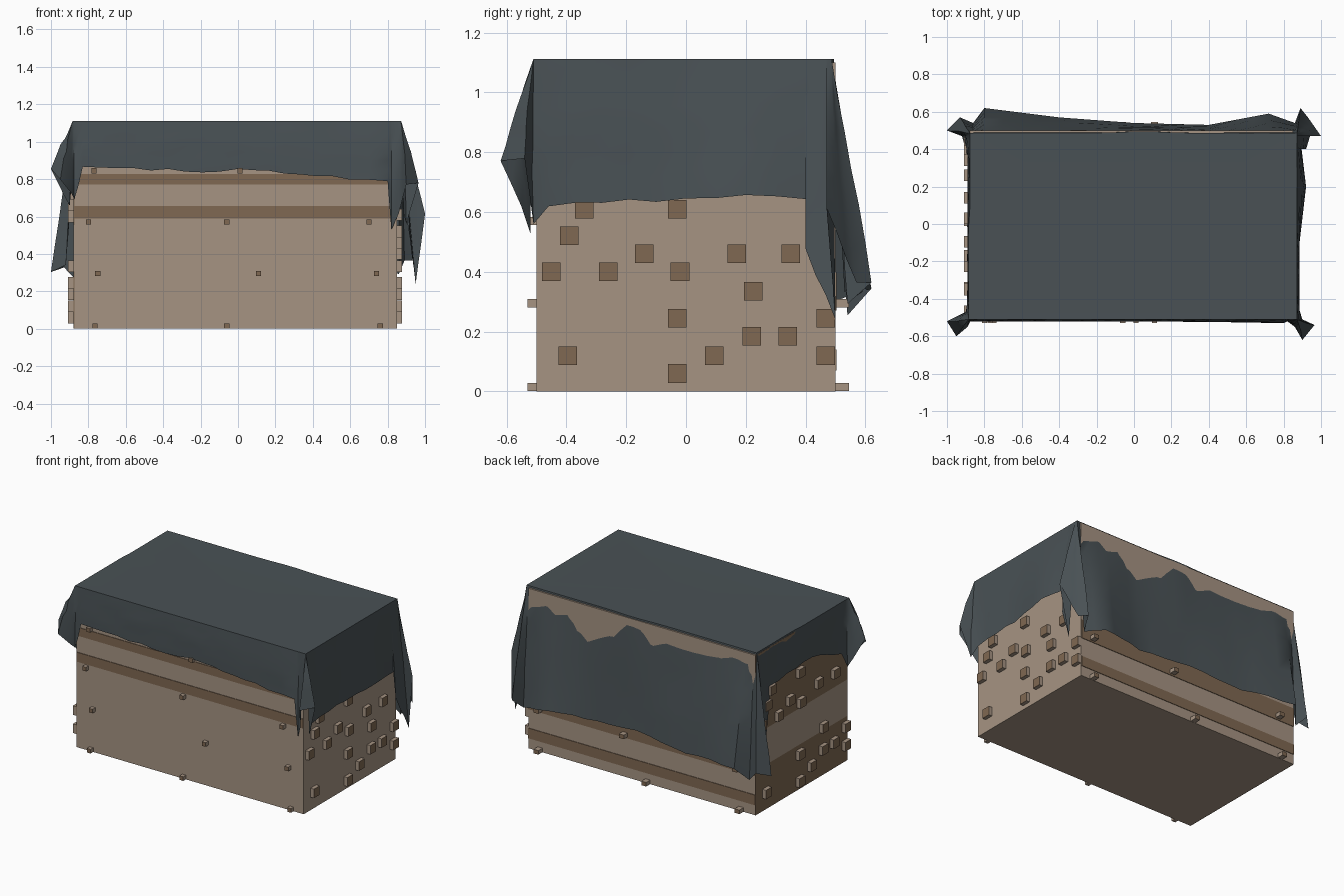
import bpy, bmesh, math, random
from mathutils import Vector

if "Cube" in bpy.data.objects:
    bpy.data.objects.remove(bpy.data.objects["Cube"])
random.seed(4)


def material(name, rgb):
    m = bpy.data.materials.new(name)
    m.diffuse_color = (*rgb, 1)
    m.use_nodes = True
    m.node_tree.nodes["Principled BSDF"].inputs["Base Color"].default_value = m.diffuse_color
    return m


LIGHT = material("light wood", (0.38, 0.295, 0.225))
DARK = material("dark wood", (0.215, 0.14, 0.085))
TARP = material("slate tarp", (0.067, 0.083, 0.091))


def finish(bm, name, mats):
    me = bpy.data.meshes.new(name)
    bm.to_mesh(me)
    bm.free()
    for m in mats:
        me.materials.append(m)
    ob = bpy.data.objects.new(name, me)
    bpy.context.collection.objects.link(ob)
    return ob


def add_box(bm, lo, hi, end=None):
    """Box between two corners; faces pointing along 'end' get the second material."""
    vs = bmesh.ops.create_cube(bm, size=1)["verts"]
    for v in vs:
        v.co = Vector([lo[i] if v.co[i] < 0 else hi[i] for i in range(3)])
    if end:
        bm.normal_update()
        for f in {f for v in vs for f in v.link_faces}:
            if f.normal.dot(Vector(end)) > 0.9:
                f.material_index = 1


def box(name, lo, hi, mat):
    bm = bmesh.new()
    add_box(bm, lo, hi)
    finish(bm, name, [mat])


# crate body
box("crate_body", (-0.875, -0.5, 0), (0.845, 0.5, 1.1), LIGHT)

# end planks, three stacked courses on each short side
levels = [0, 0.305, 0.555, 1.1]
for i in range(3):
    z0, z1 = levels[i], levels[i + 1]
    box(f"right_plank_{i}", (0.845, -0.5, z0), (0.85, 0.5, z1), LIGHT)
    box(f"left_plank_{i}", (-0.88, -0.5, z0), (-0.875, 0.5, z1), LIGHT if i == 1 else DARK)

# dark stripes on the long sides
for n, (a, b) in enumerate([(0.59, 0.655), (0.77, 0.828)]):
    box(f"front_stripe_{n}", (-0.878, -0.504, a), (0.848, -0.498, b), DARK)
for n, (a, b) in enumerate([(0.07, 0.14), (0.27, 0.40)]):
    box(f"back_stripe_{n}", (-0.878, 0.498, a), (0.848, 0.504, b), DARK)

# small pegs on the front and back
bm = bmesh.new()
for x, z in [(-0.765, 0.015), (-0.06, 0.015), (0.76, 0.015), (-0.75, 0.295), (0.11, 0.295),
             (0.74, 0.295), (-0.8, 0.57), (-0.06, 0.57), (0.7, 0.57), (-0.77, 0.845), (0.01, 0.845)]:
    add_box(bm, (x - 0.014, -0.53, z - 0.014), (x + 0.014, -0.49, z + 0.014), (0, -1, 0))
finish(bm, "front_pegs", [LIGHT, DARK])
bm = bmesh.new()
for x, z in [(0.76, 0.015), (-0.06, 0.015), (-0.77, 0.015), (0.76, 0.295), (0.11, 0.295), (-0.75, 0.295)]:
    add_box(bm, (x - 0.018, 0.49, z - 0.014), (x + 0.018, 0.545, z + 0.014), (0, 1, 0))
finish(bm, "back_pegs", [LIGHT, DARK])

# square blocks on the short sides
blocks = [(-0.34, 0.61), (-0.03, 0.61), (-0.39, 0.52), (-0.14, 0.46), (0.17, 0.46), (0.35, 0.46),
          (-0.45, 0.4), (-0.26, 0.4), (-0.02, 0.4), (0.225, 0.335), (-0.03, 0.245), (0.468, 0.245),
          (0.22, 0.185), (0.34, 0.185), (-0.395, 0.12), (0.095, 0.12), (0.468, 0.12), (-0.03, 0.06)]
h = 0.031
bm = bmesh.new()
for y, z in blocks:
    add_box(bm, (0.84, y - h, z - h), (0.876, y + h, z + h), (1, 0, 0))
finish(bm, "right_blocks", [LIGHT, DARK])
bm = bmesh.new()
for y, z in blocks:
    if z > 0.38:
        z += 0.2
    add_box(bm, (-0.908, -y - h, z - h), (-0.87, -y + h, z + h), (-1, 0, 0))
finish(bm, "left_blocks", [LIGHT, DARK])

# hem of the tarp, counter-clockwise from the front left, with folded corner tails
hem = [(-0.83, -0.52, 0.86), (-0.1, -0.52, 0.84), (0, -0.52, 0.86), (0.5, -0.525, 0.81),
       (0.8, -0.53, 0.79),
       (0.82, -0.52, 0.53), (0.86, -0.55, 0.62), (0.9, -0.62, 0.77), (0.965, -0.54, 0.78),
       (0.9, -0.51, 0.56), (0.885, -0.46, 0.625),
       (0.885, -0.1, 0.64), (0.92, 0.2, 0.655), (0.895, 0.41, 0.64),
       (0.92, 0.4, 0.47), (0.95, 0.5, 0.24), (1.0, 0.47, 0.62), (0.93, 0.57, 0.36),
       (0.89, 0.62, 0.37), (0.86, 0.54, 0.29),
       (0.72, 0.59, 0.33), (0.4, 0.53, 0.34), (0, 0.54, 0.36), (-0.4, 0.57, 0.33), (-0.8, 0.62, 0.35),
       (-0.86, 0.54, 0.26), (-0.93, 0.57, 0.32), (-1.0, 0.5, 0.31), (-0.92, 0.47, 0.34),
       (-0.9, 0.4, 0.6), (-0.89, 0.35, 0.84),
       (-0.89, -0.1, 0.86), (-0.89, -0.42, 0.77),
       (-0.9, -0.47, 0.65), (-1.0, -0.52, 0.85), (-0.95, -0.6, 0.8), (-0.89, -0.55, 0.72),
       (-0.875, -0.52, 0.69)]

# split long spans so the cloth can ripple
path = []
for i, p in enumerate(hem):
    a, b = Vector(p), Vector(hem[(i + 1) % len(hem)])
    n = max(1, round((b - a).length / 0.09))
    path += [a.lerp(b, k / n) for k in range(n)]


def clamp(v, lo, hi):
    return max(lo, min(hi, v))


def anchor(p):
    """Point on the top rim that a hem point hangs from."""
    back = 0.487 + 0.009 * math.exp(-((p.x - 0.05) / 0.13) ** 2)
    x = clamp(p.x, -0.884 if p.y < 0 else -0.878, 0.872)
    return Vector((x, clamp(p.y, -0.51, back), 1.112))


bm = bmesh.new()
ROWS = 6
rings = []
for r in range(ROWS + 1):
    t = r / ROWS
    ring = []
    for p in path:
        q = anchor(p).lerp(p, t)
        if 0 < r:
            q.z += 0.008 * random.uniform(-1, 1)
        if 0 < r < ROWS:
            ripple = 0.006 * math.sin(t * math.pi) * random.uniform(0, 1)
            if p.y < 0.48:
                q.x += math.copysign(ripple, q.x) if abs(p.x) > 0.86 else 0
                q.y -= ripple if p.y < -0.5 else 0
            else:
                q.y += random.uniform(-0.003, 0.003)
        ring.append(bm.verts.new(q))
    rings.append(ring)
m = len(path)
for up, lo in zip(rings, rings[1:]):
    for i in range(m):
        j = (i + 1) % m
        bm.faces.new((lo[i], lo[j], up[j], up[i]))
# flat sheet over the lid
centre = bm.verts.new((0, 0, 1.108))
for i in range(m):
    bm.faces.new((rings[0][i], rings[0][(i + 1) % m], centre))
bmesh.ops.remove_doubles(bm, verts=bm.verts[:], dist=0.0005)
tarp = finish(bm, "tarp_cover", [TARP])
bpy.context.view_layer.objects.active = tarp
tarp.select_set(True)
bpy.ops.object.shade_smooth_by_angle(angle=math.radians(35))
